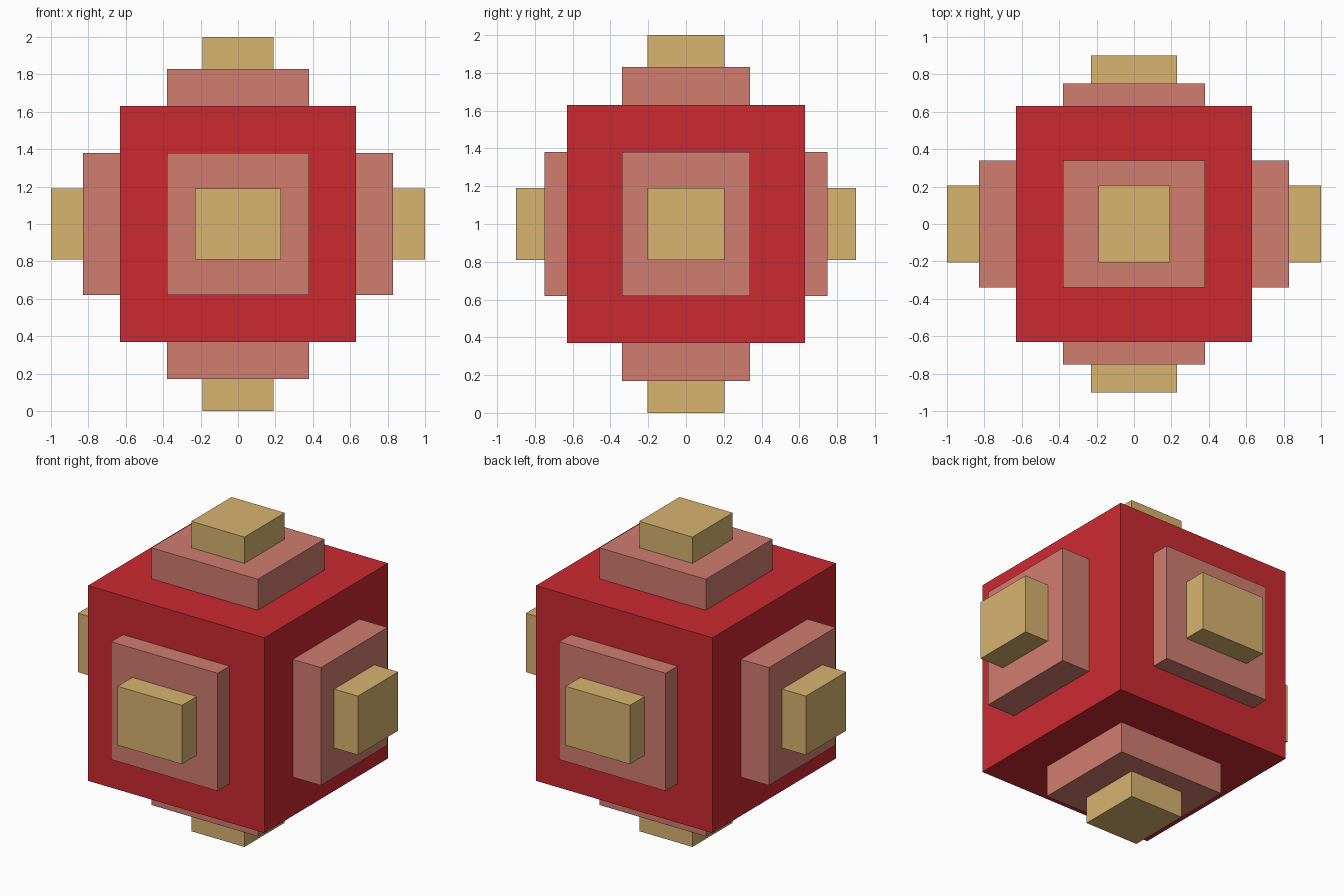
import bpy
from mathutils import Vector

if "Cube" in bpy.data.objects:
    bpy.data.objects.remove(bpy.data.objects["Cube"])

CENTRE = Vector((0, 0, 1))
CORE = 0.63
EMBED = 0.02  # how far each block sinks into the one below


def material(name, rgb):
    mat = bpy.data.materials.new(name)
    mat.diffuse_color = (*rgb, 1)
    mat.use_nodes = True
    mat.node_tree.nodes["Principled BSDF"].inputs["Base Color"].default_value = mat.diffuse_color
    return mat


def box(name, lo, hi, mat):
    lo, hi = Vector(lo), Vector(hi)
    bpy.ops.mesh.primitive_cube_add(size=1, location=CENTRE + (lo + hi) / 2)
    obj = bpy.context.object
    obj.name = name
    obj.scale = hi - lo
    bpy.ops.object.transform_apply(location=False, rotation=False, scale=True)
    obj.data.materials.append(mat)
    return obj


red = material("red", (0.60, 0.023, 0.031))
pink = material("pink", (0.64, 0.205, 0.162))
tan = material("tan", (0.69, 0.456, 0.162))

# Central cube
box("core", (-CORE,) * 3, (CORE,) * 3, red)

# Per axis: side names, plate half-extents, knob half-extents
SIDES = [
    (("left", "right"), (0.83, 0.34, 0.38), (1.00, 0.205, 0.19)),
    (("front", "back"), (0.38, 0.75, 0.38), (0.23, 0.90, 0.19)),
    (("bottom", "top"), (0.38, 0.34, 0.83), (0.19, 0.205, 1.00)),
]

# Stepped plate and knob on all six faces
for axis, (names, plate, knob) in enumerate(SIDES):
    for side, sign in zip(names, (-1, 1)):
        for part, half, base, mat in (("plate", plate, CORE, pink),
                                      ("knob", knob, plate[axis], tan)):
            lo, hi = [-h for h in half], list(half)
            ends = sorted((sign * (base - EMBED), sign * half[axis]))
            lo[axis], hi[axis] = ends
            box(f"{side}_{part}", lo, hi, mat)
